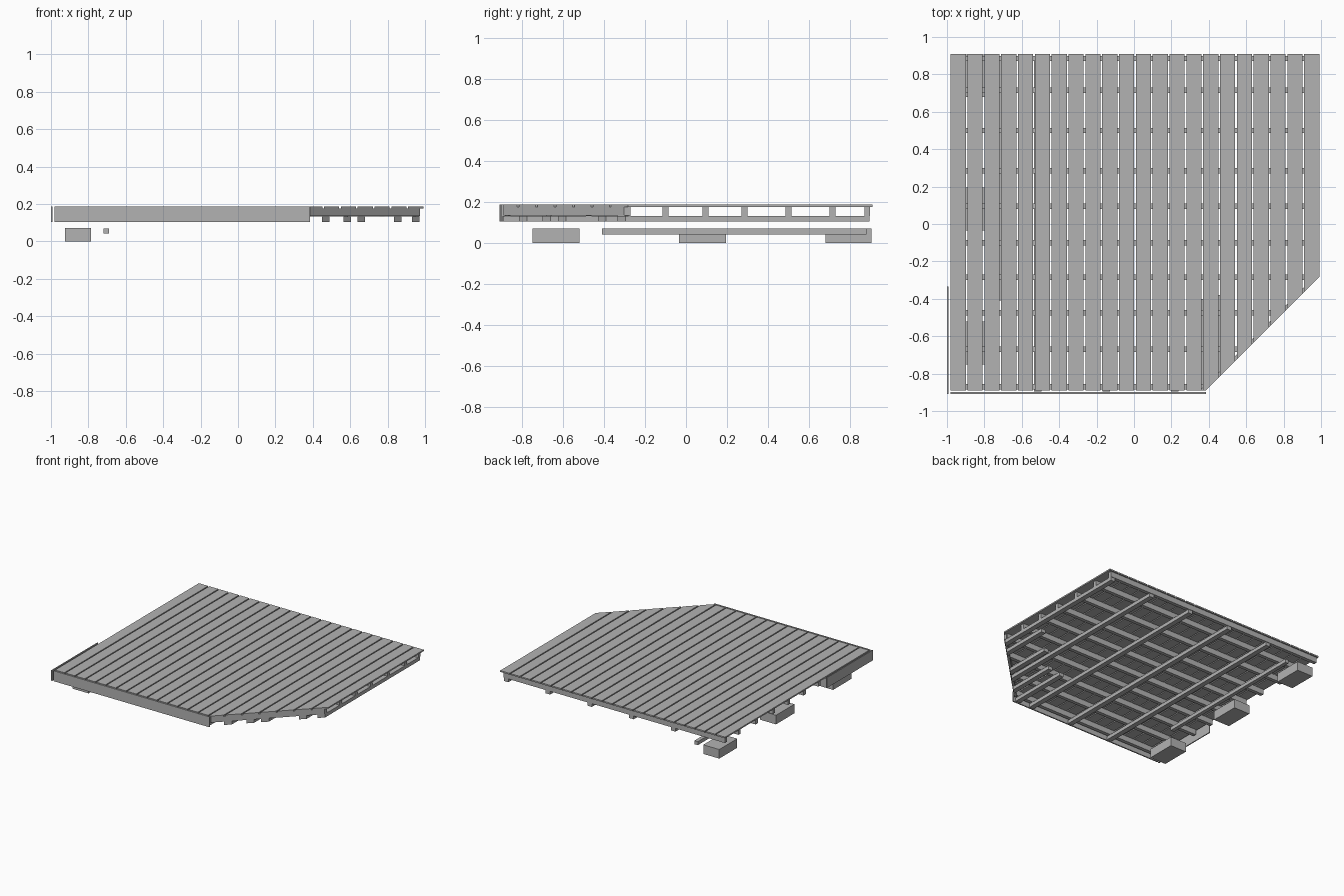
import bpy
import bmesh
from mathutils import Vector

cube = bpy.data.objects.get("Cube")
if cube:
    bpy.data.objects.remove(cube, do_unlink=True)

grey = bpy.data.materials.new("plain_grey")
grey.use_nodes = True
grey.diffuse_color = (0.45, 0.45, 0.45, 1)
grey.node_tree.nodes["Principled BSDF"].inputs["Base Color"].default_value = (0.45, 0.45, 0.45, 1)

CUT = 1.275  # the cut corner follows x - y = CUT


def box(name, xs, ys, zs, cut=None):
    """Box from ranges, optionally trimmed along the cut corner."""
    bm = bmesh.new()
    bmesh.ops.create_cube(bm, size=1)
    for v in bm.verts:
        v.co = Vector([(r[0] + r[1]) / 2 + c * (r[1] - r[0])
                       for c, r in zip(v.co, (xs, ys, zs))])
    if cut is not None:
        geom = bm.verts[:] + bm.edges[:] + bm.faces[:]
        bmesh.ops.bisect_plane(bm, geom=geom, plane_co=(cut, 0, 0),
                               plane_no=(1, -1, 0), clear_outer=True)
        open_edges = [e for e in bm.edges if e.is_boundary]
        if open_edges:
            bmesh.ops.holes_fill(bm, edges=open_edges)
    return finish(name, bm)


def finish(name, bm):
    bmesh.ops.recalc_face_normals(bm, faces=bm.faces[:])
    mesh = bpy.data.meshes.new(name)
    bm.to_mesh(mesh)
    bm.free()
    mesh.materials.append(grey)
    obj = bpy.data.objects.new(name, mesh)
    bpy.context.collection.objects.link(obj)
    return obj


# Deck boards, running front to back
pitch = 0.09
for i in range(22):
    x = -0.98 + i * pitch
    box(f"deck_board_{i + 1}", (x, x + 0.081), (-0.89, 0.91), (0.176, 0.187), CUT)
bpy.data.objects["deck_board_22"].scale.x = 1.0

# Joists across the boards
for i, y in enumerate((-0.87, -0.67, -0.475, -0.285, -0.1, 0.095, 0.285, 0.5, 0.715, 0.885)):
    box(f"joist_{i + 1}", (-0.97, 0.97), (y - 0.014, y + 0.014), (0.133, 0.176), CUT - 0.03)

# Rim joist along the cut corner
bm = bmesh.new()
outline = [(0.385, -0.89), (0.972, -0.303), (0.972, -0.275), (0.371, -0.876)]
face = bm.faces.new([bm.verts.new((x, y, 0.135)) for x, y in outline])
ext = bmesh.ops.extrude_face_region(bm, geom=[face])
for v in ext["geom"]:
    if isinstance(v, bmesh.types.BMVert):
        v.co.z = 0.176
finish("corner_rim", bm)

# Long bearers below the joists
for i in range(5):
    x = 0.95 - i * 0.366
    box(f"bearer_{i + 1}", (x - 0.02, x + 0.02), (-0.895, 0.895), (0.105, 0.133), CUT - 0.01)

# Short bearers at the cut corner
for i, (x, end) in enumerate(((0.35, -0.4), (0.47, -0.38), (0.66, -0.2), (0.855, 0.0))):
    box(f"short_bearer_{i + 1}", (x - 0.02, x + 0.02), (-0.89, end), (0.105, 0.133), CUT - 0.01)

# Fascia boards on the front and right-hand side
box("front_fascia", (-0.98, 0.385), (-0.908, -0.898), (0.105, 0.187))
box("side_fascia", (-1.0, -0.992), (-0.91, -0.335), (0.105, 0.187))

# Footing blocks and the low sleeper beside them
for i, (a, b) in enumerate(((-0.75, -0.52), (-0.035, 0.195), (0.68, 0.905))):
    box(f"footing_{i + 1}", (-0.925, -0.785), (a, b), (0, 0.072))
box("sleeper", (-0.72, -0.69), (-0.41, 0.88), (0.042, 0.07))
